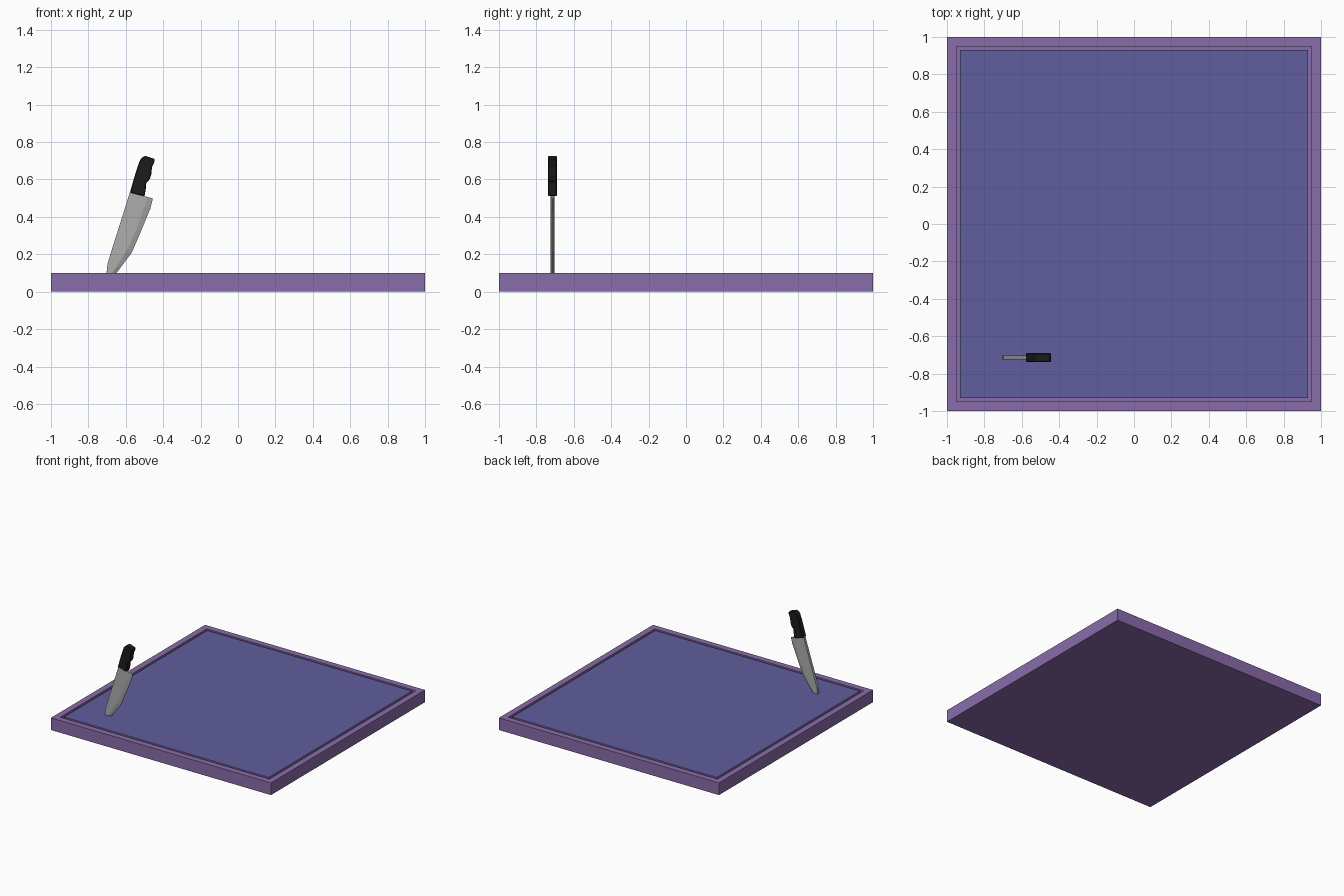
import bpy, bmesh

if "Cube" in bpy.data.objects:
    bpy.data.objects.remove(bpy.data.objects["Cube"])

KNIFE_Y = -0.714


def material(name, rgb):
    m = bpy.data.materials.new(name)
    m.diffuse_color = (*rgb, 1)
    m.use_nodes = True
    m.node_tree.nodes["Principled BSDF"].inputs["Base Color"].default_value = m.diffuse_color
    return m


def add_object(name, bm, *mats):
    bmesh.ops.recalc_face_normals(bm, faces=bm.faces)
    mesh = bpy.data.meshes.new(name)
    bm.to_mesh(mesh)
    bm.free()
    ob = bpy.data.objects.new(name, mesh)
    bpy.context.collection.objects.link(ob)
    for m in mats:
        mesh.materials.append(m)
    return ob


def loft(bm, loops):
    """Skin closed loops of equal length and cap both ends."""
    rings = [[bm.verts.new(p) for p in loop] for loop in loops]
    for a, b in zip(rings, rings[1:]):
        for i in range(len(a)):
            j = (i + 1) % len(a)
            bm.faces.new((a[i], a[j], b[j], b[i]))
    return bm.faces.new(rings[0]), bm.faces.new(rings[-1])


purple = material("purple", (0.25, 0.15, 0.40))
blue = material("blue", (0.115, 0.11, 0.34))
black = material("black", (0.012, 0.012, 0.012))
steel = material("steel", (0.42, 0.42, 0.42))

# Board: square rings up the side, across the rim, through the groove to the panel
profile = [(1, 0), (1, 0.1), (0.95, 0.1), (0.95, 0.07), (0.93, 0.07), (0.93, 0.1)]
bm = bmesh.new()
bottom, panel = loft(bm, [[(-r, -r, z), (r, -r, z), (r, r, z), (-r, r, z)]
                          for r, z in profile])
panel.material_index = 1
add_object("board", bm, purple, blue)

# Blade: stations of (spine, bevel shoulder, cutting edge) from handle to tip
stations = [
    ((-0.578, 0.532), (-0.487, 0.508), (-0.455, 0.498)),
    ((-0.592, 0.487), (-0.500, 0.455), (-0.468, 0.446)),
    ((-0.632, 0.360), (-0.545, 0.328), (-0.520, 0.320)),
    ((-0.667, 0.250), (-0.592, 0.225), (-0.567, 0.210)),
    ((-0.697, 0.152), (-0.650, 0.133), (-0.625, 0.133)),
    ((-0.703, 0.100), (-0.675, 0.100), (-0.648, 0.102)),
    ((-0.704, 0.055), (-0.700, 0.053), (-0.695, 0.050)),
]
T, E = 0.011, 0.002
bm = bmesh.new()
loft(bm, [[(x, KNIFE_Y + y, z) for (x, z), y in
           ((s, -T), (h, -T), (e, -E), (e, E), (h, T), (s, T))]
          for s, h, e in stations])
add_object("knife_blade", bm, steel)

# Handle: side outline extruded to thickness, edges slightly eased
outline = [(-0.578, 0.530), (-0.555, 0.610), (-0.538, 0.665), (-0.524, 0.703),
           (-0.512, 0.719), (-0.495, 0.726), (-0.444, 0.709), (-0.449, 0.688),
           (-0.460, 0.665), (-0.464, 0.625), (-0.472, 0.602), (-0.492, 0.578),
           (-0.492, 0.555), (-0.500, 0.510)]
bm = bmesh.new()
loft(bm, [[(x, KNIFE_Y + y, z) for x, z in outline] for y in (-0.024, 0.024)])
handle = add_object("knife_handle", bm, black)
bevel = handle.modifiers.new("eased_edges", "BEVEL")
bevel.width = 0.004
bevel.segments = 1
